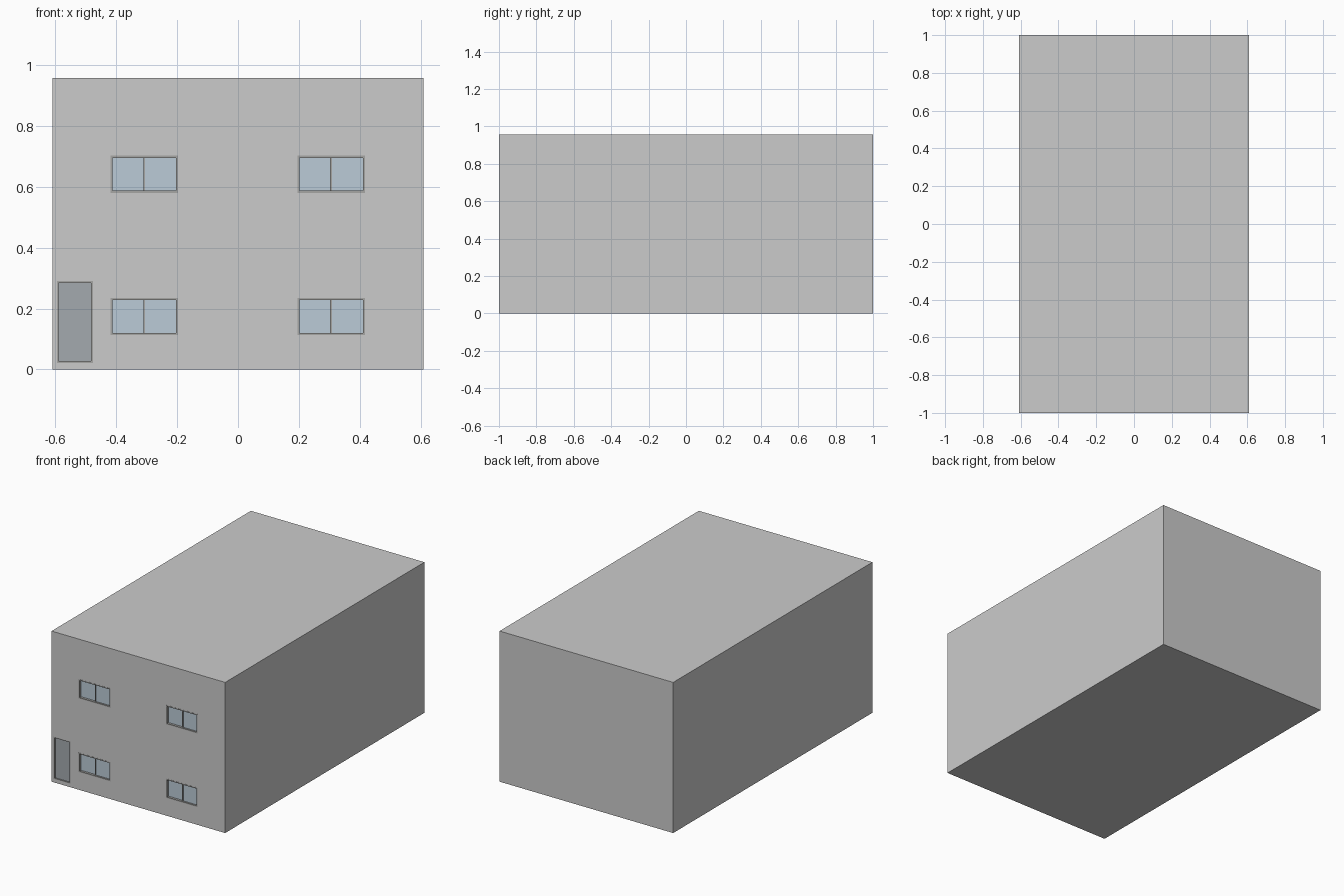
import bpy
import bmesh
from mathutils import Vector

if "Cube" in bpy.data.objects:
    bpy.data.objects.remove(bpy.data.objects["Cube"])

W, D = 0.61, 1.0            # half width, half depth
SLAB, STOREY = 0.022, 0.4675
WALL = 0.025                # wall thickness


def material(name, rgb):
    m = bpy.data.materials.new(name)
    m.diffuse_color = (*rgb, 1)
    m.use_nodes = True
    m.node_tree.nodes["Principled BSDF"].inputs["Base Color"].default_value = m.diffuse_color
    return m


GLASS = material("glass", (0.50, 0.60, 0.68))
DOOR = material("door_panel", (0.37, 0.40, 0.43))
FRAME = material("frame", (0.38, 0.38, 0.37))
CONCRETE = material("slab", (0.56, 0.56, 0.56))


def boxes(name, spans, mat=None):
    """One object from several (x0, x1, y0, y1, z0, z1) boxes."""
    bm = bmesh.new()
    for x0, x1, y0, y1, z0, z1 in spans:
        vs = bmesh.ops.create_cube(bm, size=1)["verts"]
        for v in vs:
            v.co = Vector((x1 if v.co.x > 0 else x0,
                           y1 if v.co.y > 0 else y0,
                           z1 if v.co.z > 0 else z0))
    me = bpy.data.meshes.new(name)
    bm.to_mesh(me)
    bm.free()
    ob = bpy.data.objects.new(name, me)
    bpy.context.collection.objects.link(ob)
    if mat:
        me.materials.append(mat)
    return ob


def frame(name, x0, x1, z0, z1, t, y0, y1):
    """Rectangular frame of bar width t."""
    boxes(name, [(x0, x0 + t, y0, y1, z0, z1), (x1 - t, x1, y0, y1, z0, z1),
                 (x0 + t, x1 - t, y0, y1, z0, z0 + t),
                 (x0 + t, x1 - t, y0, y1, z1 - t, z1)], FRAME)


def window(name, x0, x1, z0, z1):
    t, yf = 0.007, -D - 0.001
    frame(name + "_frame", x0, x1, z0, z1, t, yf, -D + WALL)
    # two sliding sashes, one behind the other, with a thin meeting bar
    xm, a, b = (x0 + x1) / 2, z0 + t, z1 - t
    boxes(name + "_left_pane", [(x0 + t, xm, -D + 0.014, -D + 0.018, a, b)], GLASS)
    boxes(name + "_right_pane", [(xm, x1 - t, -D + 0.010, -D + 0.014, a, b)], GLASS)
    boxes(name + "_meeting_bar",
          [(xm - 0.003, xm + 0.003, -D + 0.007, -D + 0.019, a, b)], FRAME)


# floor, middle and roof slabs
for i, name in enumerate(("ground_slab", "middle_slab", "roof_slab")):
    z = i * STOREY
    boxes(name, [(-W, W, -D, D, z, z + SLAB)], CONCRETE)

door = (-0.595, -0.477, SLAB, 0.29)
for i, name in enumerate(("lower", "upper")):
    z0, z1 = i * STOREY + SLAB, (i + 1) * STOREY
    # side and back walls
    boxes(name + "_left_wall", [(-W, -W + WALL, -D + WALL, D - WALL, z0, z1)])
    boxes(name + "_right_wall", [(W - WALL, W, -D + WALL, D - WALL, z0, z1)])
    boxes(name + "_back_wall", [(-W, W, D - WALL, D, z0, z1)])
    front = boxes(name + "_front_wall", [(-W, W, -D, -D + WALL, z0, z1)])

    # windows and their openings
    zw = 0.113 + i * STOREY
    holes = [(-0.419, -0.197, zw, zw + 0.122), (0.195, 0.417, zw, zw + 0.122)]
    for side, h in zip(("left", "right"), holes):
        window(f"{name}_{side}_window", *h)
    if i == 0:
        x0, x1, a, b = door
        holes.append((x0, x1, a - 0.01, b))
    cutter = boxes(name + "_opening_cutter",
                   [(h[0], h[1], -D - 0.1, -D + 0.1, h[2], h[3]) for h in holes])
    cutter.hide_render = True
    cutter.hide_viewport = False
    cutter.display_type = 'WIRE'
    mod = front.modifiers.new("openings", 'BOOLEAN')
    mod.operation, mod.solver, mod.object = 'DIFFERENCE', 'EXACT', cutter
    bpy.context.view_layer.objects.active = front
    bpy.ops.object.modifier_apply(modifier=mod.name)
    bpy.data.objects.remove(cutter)

# entrance door
frame("door_frame", *door, 0.006, -D, -D + WALL)
boxes("door_panel", [(door[0] + 0.006, door[1] - 0.006, -D + 0.007, -D + 0.017,
                      door[2] + 0.006, door[3] - 0.006)], DOOR)
